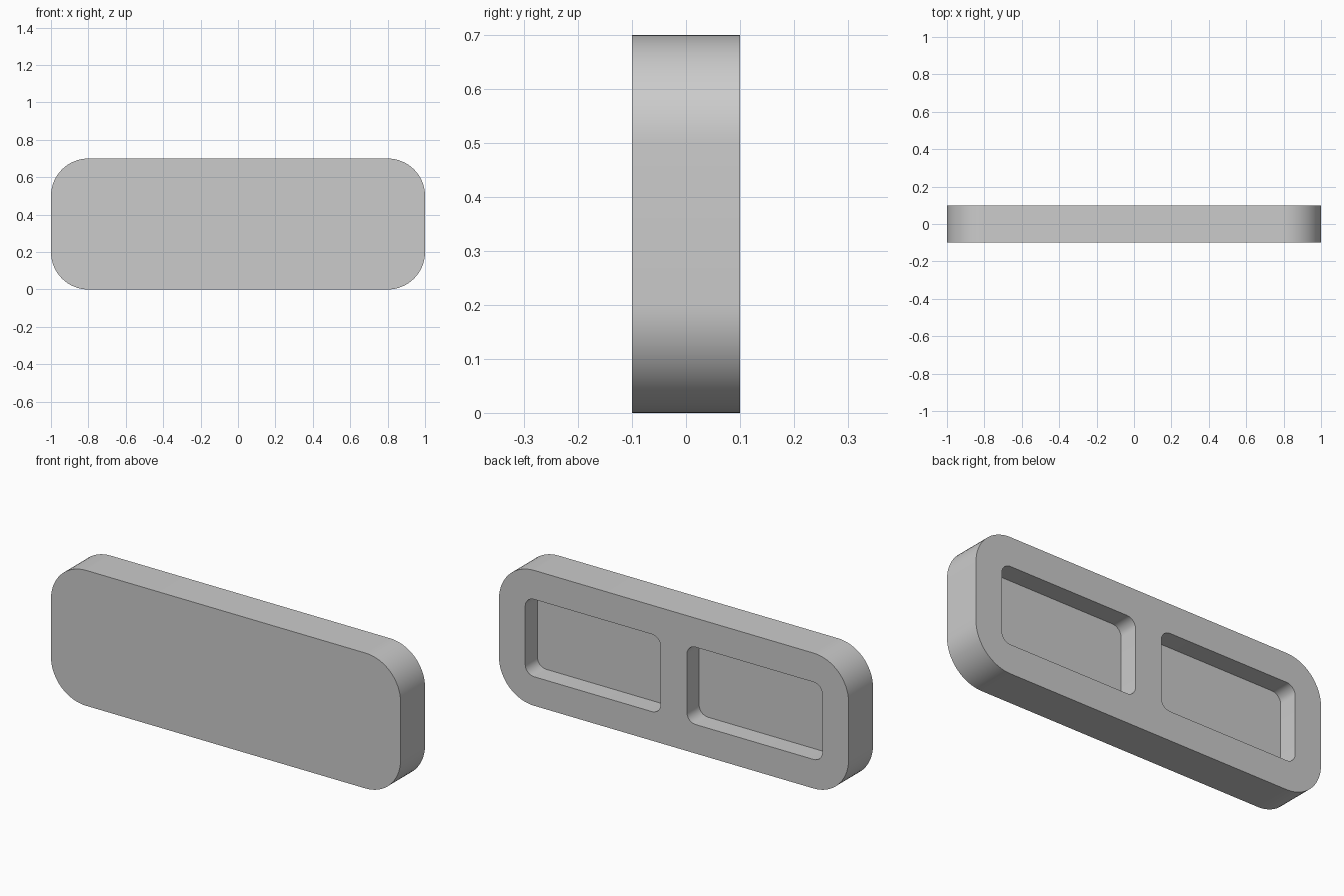
import bpy
import bmesh
from math import cos, sin, pi, radians

if "Cube" in bpy.data.objects:
    bpy.data.objects.remove(bpy.data.objects["Cube"], do_unlink=True)

grey = bpy.data.materials.new("plain_grey")
grey.use_nodes = True
colour = (0.6, 0.6, 0.6, 1)
grey.diffuse_color = colour
grey.node_tree.nodes["Principled BSDF"].inputs["Base Color"].default_value = colour


def rounded_slab(name, x, z, width, height, radius, y_front, y_back, steps=16):
    """Rounded rectangle centred on (x, z), extruded along y."""
    bm = bmesh.new()
    ring = []
    for i, (sx, sz) in enumerate([(1, 1), (-1, 1), (-1, -1), (1, -1)]):
        cx = x + sx * (width / 2 - radius)
        cz = z + sz * (height / 2 - radius)
        for k in range(steps + 1):
            a = (i + k / steps) * pi / 2
            ring.append(bm.verts.new((cx + radius * cos(a), y_front, cz + radius * sin(a))))
    face = bm.faces.new(ring)
    result = bmesh.ops.extrude_face_region(bm, geom=[face])
    moved = [v for v in result["geom"] if isinstance(v, bmesh.types.BMVert)]
    bmesh.ops.translate(bm, verts=moved, vec=(0, y_back - y_front, 0))
    bmesh.ops.recalc_face_normals(bm, faces=bm.faces)
    mesh = bpy.data.meshes.new(name)
    bm.to_mesh(mesh)
    bm.free()
    mesh.materials.append(grey)
    obj = bpy.data.objects.new(name, mesh)
    bpy.context.collection.objects.link(obj)
    return obj


# Main plate with fully rounded corners
plate = rounded_slab("plate", 0, 0.35, 2, 0.7, 0.2, -0.1, 0.1)
bpy.context.view_layer.objects.active = plate
plate.select_set(True)

# Two rounded pockets sunk halfway into the back
for side in (-1, 1):
    cutter = rounded_slab("pocket_cutter", side * 0.4625, 0.35, 0.775, 0.4, 0.05, 0, 0.2, 8)
    cutter.hide_render = True
    cut = plate.modifiers.new("pocket", "BOOLEAN")
    cut.operation = "DIFFERENCE"
    cut.solver = "EXACT"
    cut.object = cutter
    bpy.ops.object.modifier_apply(modifier=cut.name)
    bpy.data.objects.remove(cutter, do_unlink=True)

# Smooth corners, crisp rims
bpy.ops.object.shade_smooth_by_angle(angle=radians(30))
